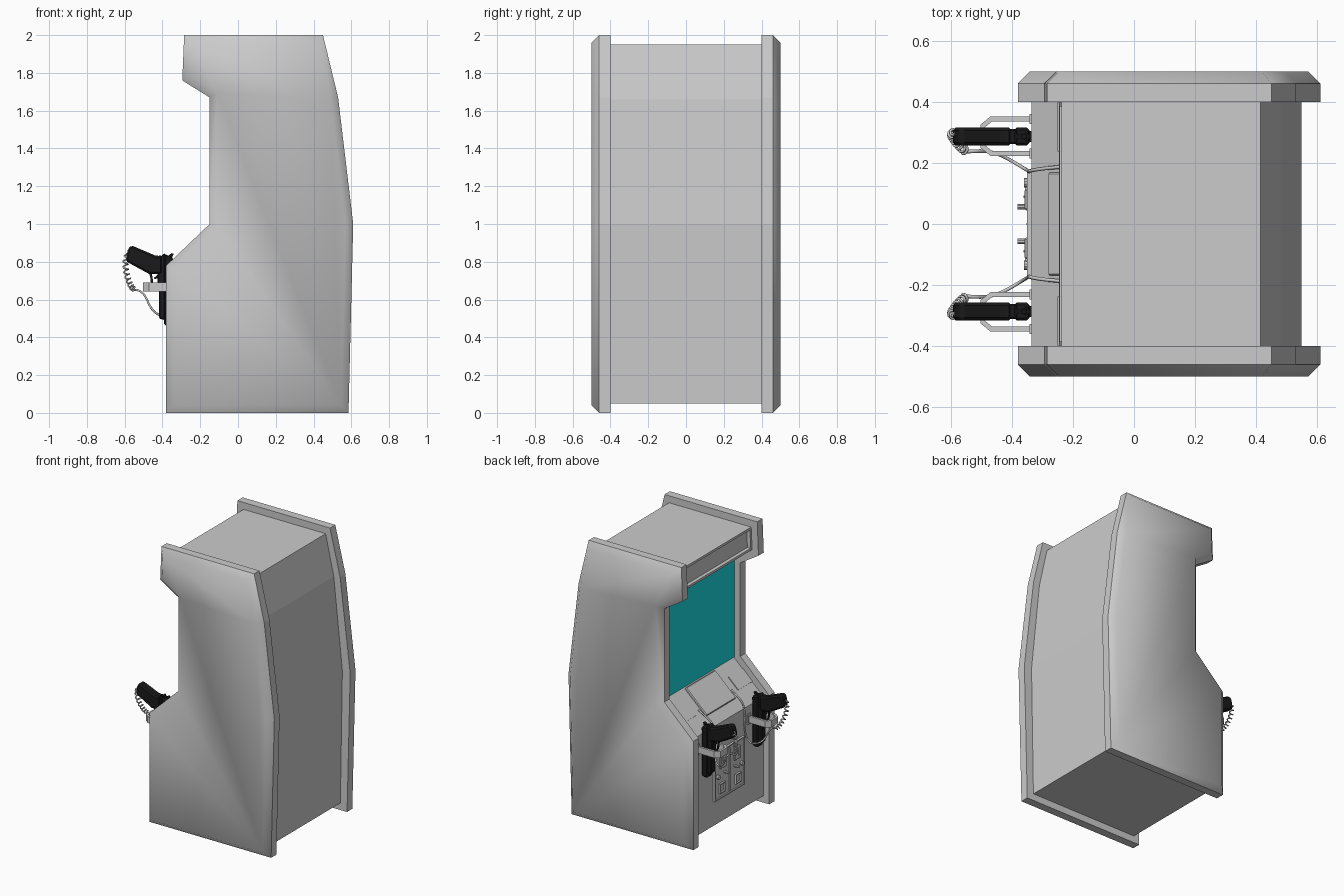
import bpy, bmesh, math
from mathutils import Vector

if "Cube" in bpy.data.objects:
    bpy.data.objects.remove(bpy.data.objects["Cube"])


def material(name, color):
    m = bpy.data.materials.new(name)
    m.diffuse_color = color
    m.use_nodes = True
    m.node_tree.nodes["Principled BSDF"].inputs["Base Color"].default_value = m.diffuse_color
    return m


TEAL = material("teal", (0.01, 0.72, 0.77, 1))
BLACK = material("black", (0.01, 0.01, 0.01, 1))


def finish(name, bm, mirror=False, bevel=0, mat=None):
    bmesh.ops.recalc_face_normals(bm, faces=bm.faces[:])
    me = bpy.data.meshes.new(name)
    bm.to_mesh(me)
    bm.free()
    ob = bpy.data.objects.new(name, me)
    bpy.context.collection.objects.link(ob)
    if mat:
        me.materials.append(mat)
    if bevel:
        b = ob.modifiers.new("bevel", 'BEVEL')
        b.width, b.segments, b.limit_method = bevel, 1, 'ANGLE'
    if mirror:
        m = ob.modifiers.new("mirror", 'MIRROR')
        m.use_axis = (False, True, False)
    return ob


def prism_bm(pts, a, b, axis='Y'):
    """Extrude an outline (xz for axis Y, xy for axis Z) from a to b."""
    bm = bmesh.new()
    place = (lambda p, k: (p[0], k, p[1])) if axis == 'Y' else (lambda p, k: (p[0], p[1], k))
    lo = [bm.verts.new(place(p, a)) for p in pts]
    hi = [bm.verts.new(place(p, b)) for p in pts]
    n = len(pts)
    bm.faces.new(lo)
    bm.faces.new(hi)
    for i in range(n):
        j = (i + 1) % n
        bm.faces.new((lo[i], lo[j], hi[j], hi[i]))
    bmesh.ops.recalc_face_normals(bm, faces=bm.faces[:])
    return bm


def prism(name, pts, a, b, axis='Y', **kw):
    return finish(name, prism_bm(pts, a, b, axis), **kw)


def box(name, x, y, z, **kw):
    return prism(name, [(x[0], z[0]), (x[1], z[0]), (x[1], z[1]), (x[0], z[1])], y[0], y[1], **kw)


def face_near(bm, co):
    return min(bm.faces, key=lambda f: (f.calc_center_median() - Vector(co)).length)


def tube(name, pts, r, kind='POLY', mat=None):
    cu = bpy.data.curves.new(name, 'CURVE')
    cu.dimensions, cu.bevel_depth, cu.bevel_resolution = '3D', r, 1
    cu.use_fill_caps, cu.resolution_u = True, 6
    s = cu.splines.new(kind)
    s.points.add(len(pts) - 1)
    for p, c in zip(s.points, pts):
        p.co = (*c, 1)
    if kind == 'NURBS':
        s.use_endpoint_u, s.order_u = True, 4
    if mat:
        cu.materials.append(mat)
    ob = bpy.data.objects.new(name, cu)
    bpy.context.collection.objects.link(ob)


# Side panels with a chamfered, softly shaded outer face
side = [(-.38, 0), (-.38, .78), (-.15, 1), (-.15, 1.67), (-.295, 1.76), (-.285, 2),
        (.45, 2), (.53, 1.67), (.61, 1), (.585, 0)]
bm = prism_bm(side, .4, .46)
outer = max(bm.faces, key=lambda f: f.calc_center_median().y)
rim = bmesh.ops.inset_region(bm, faces=[outer], thickness=.04, depth=.04, use_even_offset=True)
for f in [outer] + rim["faces"]:
    f.smooth = True
finish("side_panel", bm, mirror=True)

# Body between the panels, with a framed recess in the header
body = [(-.335, .05), (-.335, .76), (-.1, .98), (-.1, 1.7), (-.245, 1.79), (-.237, 1.95),
        (.415, 1.95), (.48, 1.66), (.548, 1), (.532, .05)]
bm = prism_bm(body, -.4, .4)
header = face_near(bm, (-.241, 0, 1.87))
bmesh.ops.inset_region(bm, faces=[header], thickness=.022)
bmesh.ops.inset_region(bm, faces=[header], thickness=.002, depth=-.025)
finish("cabinet_body", bm)

# Screen
box("screen", (-.104, -.09), (-.4, .4), (.985, 1.695), mat=TEAL)

# Raised plates on the sloping control panel
p0, p1 = Vector((-.335, .76)), Vector((-.1, .98))
normal = Vector((-.22, .235)).normalized()


def slope_plate(name, t0, t1, y0, y1, h, **kw):
    a, b = p0.lerp(p1, t0), p0.lerp(p1, t1)
    return prism(name, [a - normal * .01, b - normal * .01, b + normal * h, a + normal * h], y0, y1, **kw)


slope_plate("control_plate", .26, .97, -.168, .168, .014, bevel=.005)
slope_plate("side_plate", .38, .71, .237, .398, .006, mirror=True)

# Coin door: plate, frame, slots, buttons, locks and return pockets
bm = prism_bm([(-.35, .225), (-.33, .225), (-.33, .57), (-.35, .57)], -.17, .17)
door = face_near(bm, (-.35, 0, .4))
bmesh.ops.inset_region(bm, faces=[door], thickness=.012)
bmesh.ops.inset_region(bm, faces=[door], thickness=.003, depth=-.006)
finish("coin_door", bm)
bm = prism_bm([(-.357, .265), (-.34, .265), (-.34, .335), (-.357, .335)], .06, .12)
pocket = face_near(bm, (-.357, .09, .3))
bmesh.ops.inset_region(bm, faces=[pocket], thickness=.01)
bmesh.ops.inset_region(bm, faces=[pocket], thickness=.001, depth=-.011)
finish("coin_return", bm, mirror=True)
box("coin_slot_plate", (-.358, -.34), (.045, .115), (.44, .53), mirror=True, bevel=.005)
box("coin_slot", (-.362, -.35), (.085, .093), (.46, .515), mirror=True)


def knob(name, y, z, x0, r):
    ring = [(y + r * math.cos(i * math.pi / 5), z + r * math.sin(i * math.pi / 5)) for i in range(10)]
    bm = bmesh.new()
    f = bm.faces.new([bm.verts.new((-.34, *p)) for p in ring])
    ext = bmesh.ops.extrude_face_region(bm, geom=[f])["geom"]
    bmesh.ops.translate(bm, verts=[v for v in ext if isinstance(v, bmesh.types.BMVert)],
                        vec=(x0 + .34, 0, 0))
    finish(name, bm, mirror=True)


knob("coin_button", .057, .4, -.382, .009)
knob("door_lock", .135, .39, -.361, .015)
box("door_divider", (-.352, -.34), (-.004, .004), (.24, .555))

# Holster strap: bent flat bar with mounting flanges
strap = [(-.33, .352), (-.47, .352), (-.503, .325), (-.503, .25), (-.47, .223), (-.33, .223),
         (-.33, .239), (-.464, .239), (-.488, .258), (-.488, .317), (-.464, .336), (-.33, .336)]
prism("holster_strap", strap, .643, .69, 'Z', mirror=True)
for y in (.344, .231):
    box("strap_flange", (-.342, -.33), (y - .017, y + .017), (.63, .703), mirror=True)

# Light guns, resting muzzle down with the grip pointing out
GY = .2865
slide = [(-.392, .462), (-.348, .462), (-.342, .48), (-.342, .815), (-.352, .83), (-.392, .83)]
frame = [(-.418, .5), (-.385, .49), (-.385, .845), (-.4, .84), (-.425, .8), (-.425, .66), (-.418, .65)]
grip = [(-.40, .835), (-.43, .83), (-.565, .887), (-.582, .87), (-.595, .81), (-.585, .798),
        (-.47, .735), (-.40, .735)]
prism("gun_slide", slide, GY - .03, GY + .03, mirror=True, bevel=.01, mat=BLACK)
prism("gun_frame", frame, GY - .025, GY + .025, mirror=True, bevel=.006, mat=BLACK)
prism("gun_grip", grip, GY - .03, GY + .03, mirror=True, bevel=.01, mat=BLACK)
prism("gun_hammer", [(-.385, .82), (-.35, .82), (-.34, .842), (-.352, .846), (-.368, .832), (-.385, .84)],
      GY - .008, GY + .008, mirror=True, mat=BLACK)
box("gun_sight", (-.345, -.336), (GY - .004, GY + .004), (.475, .49), mirror=True, mat=BLACK)
box("gun_rear_sight", (-.345, -.335), (GY - .018, GY + .018), (.79, .805), mirror=True, mat=BLACK)
prism("gun_trigger", [(-.42, .715), (-.42, .735), (-.445, .715), (-.44, .708)],
      GY - .006, GY + .006, mirror=True, mat=BLACK)

# Coiled cords: helix along a bowed path, then a plain cable to the panel
path = [Vector(p) for p in ((-.588, .297, .845), (-.612, .30, .76), (-.57, .25, .66), (-.548, .237, .652))]


def bez(t):
    a, b, c, d = path
    u = 1 - t
    return a * u**3 + b * 3 * u * u * t + c * 3 * u * t * t + d * t**3


for s in (1, -1):
    coil = []
    for i in range(109):
        t = i / 108
        r = .013 * min(1, i / 8, (108 - i) / 8)
        ang = i * 2 * math.pi / 12
        d = (bez(min(1, t + .01)) - bez(max(0, t - .01))).normalized()
        u = d.cross(Vector((0, 1, 0))).normalized()
        p = bez(t) + u * r * math.cos(ang) + d.cross(u) * r * math.sin(ang)
        coil.append((p.x, p.y * s, p.z))
    tube("coiled_cord", coil, .0045)
    cable = [(-.548, .237, .652), (-.50, .24, .65), (-.475, .238, .57), (-.43, .225, .515),
             (-.365, .185, .51), (-.343, .172, .60), (-.343, .17, .72), (-.345, .175, .79),
             (-.29, .183, .825), (-.23, .188, .862)]
    tube("cable", [(x, y * s, z) for x, y, z in cable], .006, 'NURBS')
    guard = [(-.415, .655), (-.442, .662), (-.455, .685), (-.458, .715), (-.465, .745)]
    tube("trigger_guard", [(x, GY * s, z) for x, z in guard], .007, mat=BLACK)
